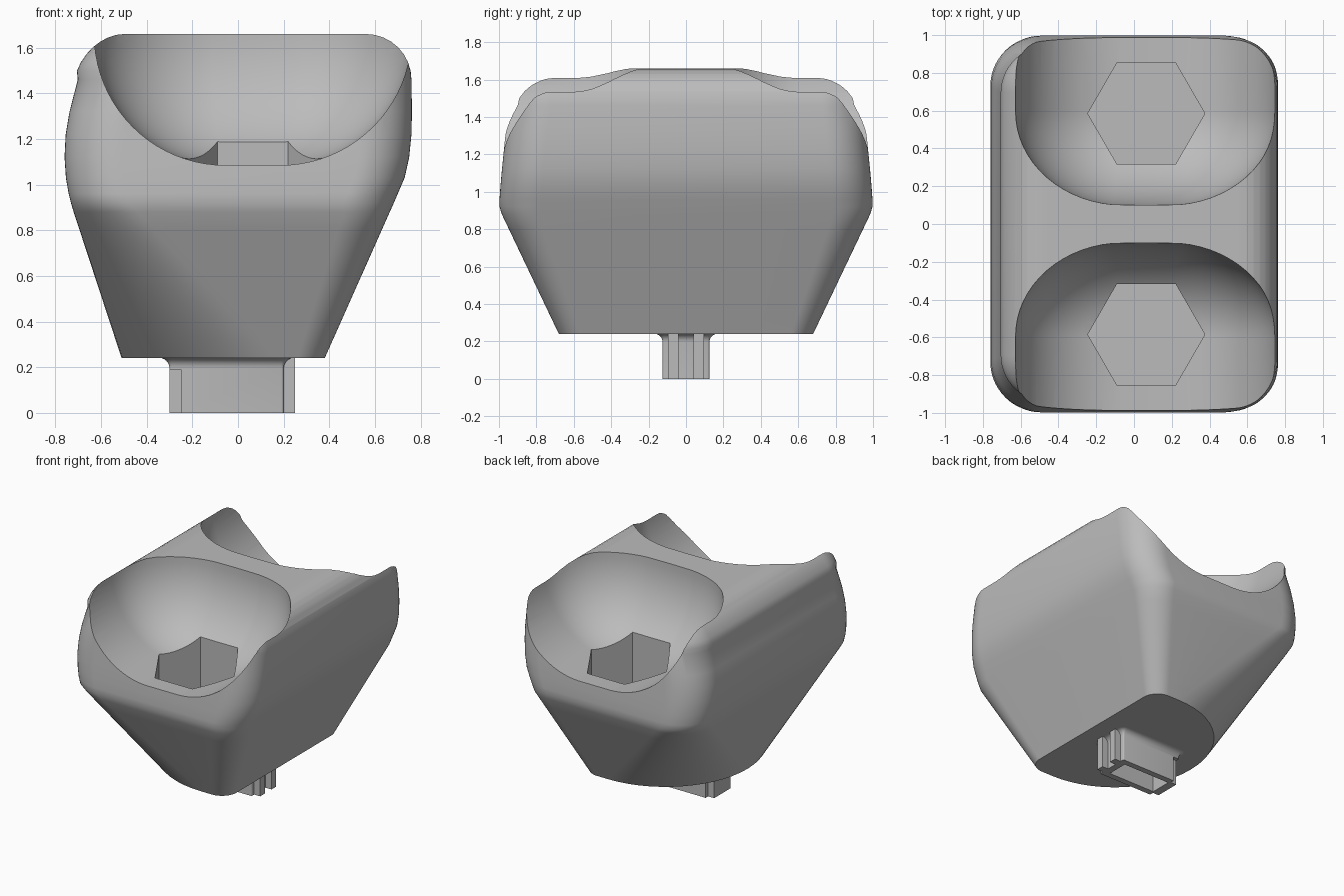
import bpy
from math import pi, sin, cos

old = bpy.data.objects.get("Cube")
if old:
    bpy.data.objects.remove(old)

grey = bpy.data.materials.new("plain_grey")
grey.use_nodes = True
grey.diffuse_color = (0.5, 0.5, 0.5, 1)
grey.node_tree.nodes["Principled BSDF"].inputs["Base Color"].default_value = (0.5, 0.5, 0.5, 1)


def loft(name, rings):
    """Closed solid through (outline, z) rings with equal point counts, bottom to top, counter-clockwise."""
    n = len(rings[0][0])
    verts = [(x, y, z) for outline, z in rings for x, y in outline]
    faces = [tuple(reversed(range(n))), tuple(range(len(verts) - n, len(verts)))]
    for k in range(len(rings) - 1):
        for i in range(n):
            j = (i + 1) % n
            faces.append((k * n + i, k * n + j, (k + 1) * n + j, (k + 1) * n + i))
    mesh = bpy.data.meshes.new(name)
    mesh.from_pydata(verts, [], faces)
    mesh.materials.append(grey)
    obj = bpy.data.objects.new(name, mesh)
    bpy.context.collection.objects.link(obj)
    return obj


def rounded(x0, x1, hy, r_left, r_right, steps=14):
    """Rectangle outline with separate corner radii at its two x ends."""
    corners = [(x1, hy, r_right, 1, 1), (x0, hy, r_left, -1, 1),
               (x0, -hy, r_left, -1, -1), (x1, -hy, r_right, 1, -1)]
    pts = []
    for q, (x, y, r, sx, sy) in enumerate(corners):
        for i in range(steps + 1):
            a = (q + i / steps) * pi / 2
            pts.append((x - sx * r + r * cos(a), y - sy * r + r * sin(a)))
    return pts


def activate(obj):
    bpy.ops.object.select_all(action='DESELECT')
    obj.select_set(True)
    bpy.context.view_layer.objects.active = obj


def combine(obj, other, operation='DIFFERENCE'):
    other.hide_render = True
    activate(obj)
    mod = obj.modifiers.new("combine", 'BOOLEAN')
    mod.operation, mod.solver, mod.object = operation, 'EXACT', other
    bpy.ops.object.modifier_apply(modifier=mod.name)
    bpy.data.objects.remove(other)


def finish(obj, angle):
    activate(obj)
    bpy.ops.object.shade_smooth_by_angle(angle=angle)


# Body: D-shaped foot flaring into a rounded block
foot = (-0.51, 0.38, 0.68, 0.675, 0.12)
waist = (-0.72, 0.665, 0.985, 0.28, 0.2)
rings = []
for i in range(9):
    t = i / 8
    rings.append((rounded(*[a + (b - a) * t for a, b in zip(foot, waist)]), 0.24 + 0.64 * t))
for z, x0, x1, hy in [(0.92, -0.732, 0.683, 0.997), (0.96, -0.742, 0.70, 0.997),
                      (1.03, -0.754, 0.73, 0.992), (1.12, -0.76, 0.75, 0.984),
                      (1.22, -0.755, 0.76, 0.974), (1.32, -0.738, 0.762, 0.964),
                      (1.46, -0.702, 0.76, 0.945)]:
    rings.append((rounded(x0, x1, hy, 0.25, 0.22), z))
# Rounded top edge
for i in range(1, 9):
    a = i / 8 * pi / 2
    d = 0.2 * (1 - cos(a))
    rings.append((rounded(-0.702 + 0.04 * sin(a) + 0.9 * d - 0.015, 0.76 - d, 0.945 - d,
                          0.25 - d, 0.22 - d), 1.46 + 0.2 * sin(a)))
body = loft("body", rings)

# Two open bowls and their hexagonal pockets, front and back
for side in (1, -1):
    bowl_rings = []
    for k in range(21):
        a = k / 20 * pi / 2
        c = max(sin(a), 0.02)
        arc = []
        for i in range(33):
            p = i / 32 * pi
            shift = 0.12 if i < 16 else (-0.12 if i > 16 else 0)
            arc.append((0.065 + shift + 0.575 * c * cos(p), 0.6 - 0.5 * c * sin(p)))
        outline = [(arc[-1][0], 1.4), *reversed(arc), (arc[0][0], 1.4)]
        outline = [(x, side * y) for x, y in outline]
        if side < 0:
            outline.reverse()
        bowl_rings.append((outline, 1.66 - 0.575 * cos(a)))
    bowl_rings.append((bowl_rings[-1][0], 1.9))
    combine(body, loft("bowl_cutter", bowl_rings))

    hexagon = [(0.065 + 0.31 * cos(i * pi / 3), side * 0.585 + 0.31 * sin(i * pi / 3))
               for i in range(6)]
    combine(body, loft("hex_cutter", [(hexagon, 0.7), (hexagon, 1.5)]))
finish(body, 0.6)


def box(name, x0, x1, y0, y1, z0, z1):
    outline = [(x1, y1), (x0, y1), (x0, y0), (x1, y0)]
    return loft(name, [(outline, z0), (outline, z1)])


# Hollow plug under the foot, flared where it meets the body
plug_rings = [(rounded(-0.3, 0.2, 0.125, 0.01, 0.01, 3), 0)]
for i in range(7):
    a = i / 6 * pi / 2
    d = 0.045 * (1 - cos(a))
    plug_rings.append((rounded(-0.3 - d, 0.2 + d, 0.125 + d, 0.01 + d, 0.01 + d, 3),
                       0.195 + 0.046 * sin(a)))
plug = loft("plug", plug_rings)
combine(plug, box("plug_cutter", -0.24, 0.15, -0.08, 0.08, -0.1, 0.2))
for side in (1, -1):
    combine(plug, box("notch_cutter", -0.4, -0.25, side * 0.1 - 0.04 + side * 0.035,
                      side * 0.1 + 0.04 + side * 0.035, -0.1, 0.19))
finish(plug, 0.6)

# Paired ribs on the end of the plug
for side, label in ((1, "back"), (-1, "front")):
    y0, y1 = sorted((side * 0.04, side * 0.095))
    box(label + "_plug_rib", 0.19, 0.25, y0, y1, 0, 0.241)
